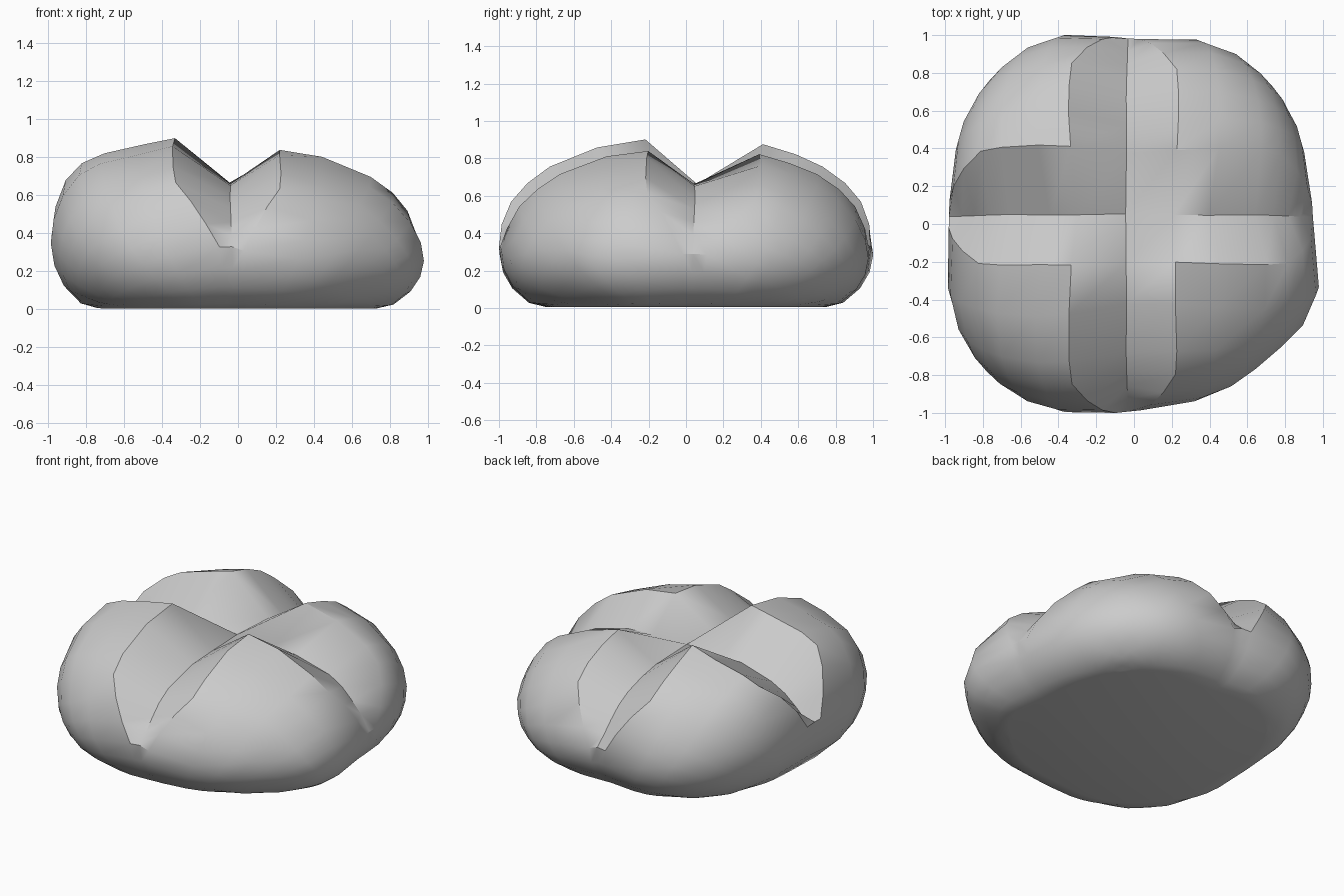
import bpy, bmesh, math

cube = bpy.data.objects.get("Cube")
if cube:
    bpy.data.objects.remove(cube, do_unlink=True)

# Cross sections from the crown to the base rim: (parameter, radius, height)
LOWER = [(.72, 1, .33), (.79, .985, .22), (.86, .935, .12), (.94, .84, .03), (1, .74, .005)]
LOBE = [(0, 0, .93), (.15, .22, .92), (.3, .45, .89), (.42, .68, .8), (.5, .81, .71),
        (.58, .91, .6), (.65, .975, .46)] + LOWER
GROOVE = [(0, 0, .67), (.3, .45, .65), (.42, .68, .585), (.5, .78, .53),
          (.58, .86, .46), (.65, .93, .39)] + LOWER
# Plan radius every 22.5 degrees, counter-clockwise from +x
PLAN = [.95, .985, 1.04, 1.045, .98, 1.08, 1.085, 1.03,
        .98, 1.06, 1.11, 1.075, .99, 1.0, 1.01, 1.05]
# Grid lines: each axis has a cut line between two shoulder lines
OUTER = [.42, .5, .58, .65, .72, .79, .86, .94, 1]
INNER_X, INNER_Y = [-.3, -.205, -.027, .147, .28], [-.28, -.135, .033, .25, .34]
XS = [-v for v in reversed(OUTER)] + INNER_X + OUTER
YS = [-v for v in reversed(OUTER)] + INNER_Y + OUTER
CUT = len(OUTER) + 2


def sample(profile, t):
    for (a, r0, z0), (b, r1, z1) in zip(profile, profile[1:]):
        if t <= b:
            k = (t - a) / (b - a)
            return r0 + (r1 - r0) * k, z0 + (z1 - z0) * k
    return profile[-1][1:]


def plan_radius(angle):
    # Smooth closed curve through the plan radii
    f = (angle / math.tau) % 1 * len(PLAN)
    i, k = int(f), f - int(f)
    a, b, c, d = (PLAN[(i + o) % len(PLAN)] for o in (-1, 0, 1, 2))
    return b + .5 * k * (c - a + k * (2 * a - 5 * b + 4 * c - d + k * (3 * (b - c) + d - a)))


def narrowed(lines, index, along):
    # The shoulders close in on the cut towards the rim
    if abs(index - CUT) != 1:
        return lines[index]
    k = min(max((abs(along) - .52) / .2, 0), 1)
    return lines[CUT] + (lines[index] - lines[CUT]) * (1 - .7 * k)


def bun_point(i, j):
    s, t = narrowed(XS, i, YS[j]), narrowed(YS, j, XS[i])
    x, y = s * math.sqrt(1 - t * t / 2), t * math.sqrt(1 - s * s / 2)
    rho, angle = math.hypot(x, y), math.atan2(y, x)
    in_cut = CUT in (i, j) and rho < .7
    r, z = sample(GROOVE if in_cut else LOBE, rho)
    r *= plan_radius(angle)
    x, y = r * math.cos(angle), r * math.sin(angle)
    # The left lobes are lower and slope away more, the right flank is fuller
    if i > CUT and not in_cut:
        z *= .935 - .06 * x
    elif not in_cut and x < -.6:
        z *= 1 + .5 * (-.6 - x)
    return x, y, z


# Four-lobed bun: a square grid wrapped over the dome and closed by a flat base
bm = bmesh.new()
n = len(XS)
grid = [[bm.verts.new(bun_point(i, j)) for j in range(n)] for i in range(n)]
for i in range(n - 1):
    for j in range(n - 1):
        bm.faces.new((grid[i][j], grid[i + 1][j], grid[i + 1][j + 1], grid[i][j + 1]))
rim = ([grid[i][0] for i in range(n)] + [grid[n - 1][j] for j in range(1, n)]
       + [grid[i][n - 1] for i in range(n - 2, -1, -1)]
       + [grid[0][j] for j in range(n - 2, 0, -1)])
bm.faces.new(list(reversed(rim)))
bmesh.ops.recalc_face_normals(bm, faces=bm.faces)
mesh = bpy.data.meshes.new("bun")
bm.to_mesh(mesh)
bm.free()
bun = bpy.data.objects.new("bun", mesh)
bpy.context.collection.objects.link(bun)

# Plain grey
grey = bpy.data.materials.new("light_grey")
grey.use_nodes = True
colour = (.6, .6, .6, 1)
grey.diffuse_color = colour
grey.node_tree.nodes["Principled BSDF"].inputs["Base Color"].default_value = colour
mesh.materials.append(grey)

bpy.ops.object.select_all(action='DESELECT')
bun.select_set(True)
bpy.context.view_layer.objects.active = bun
bpy.ops.object.shade_smooth_by_angle(angle=math.radians(35))
